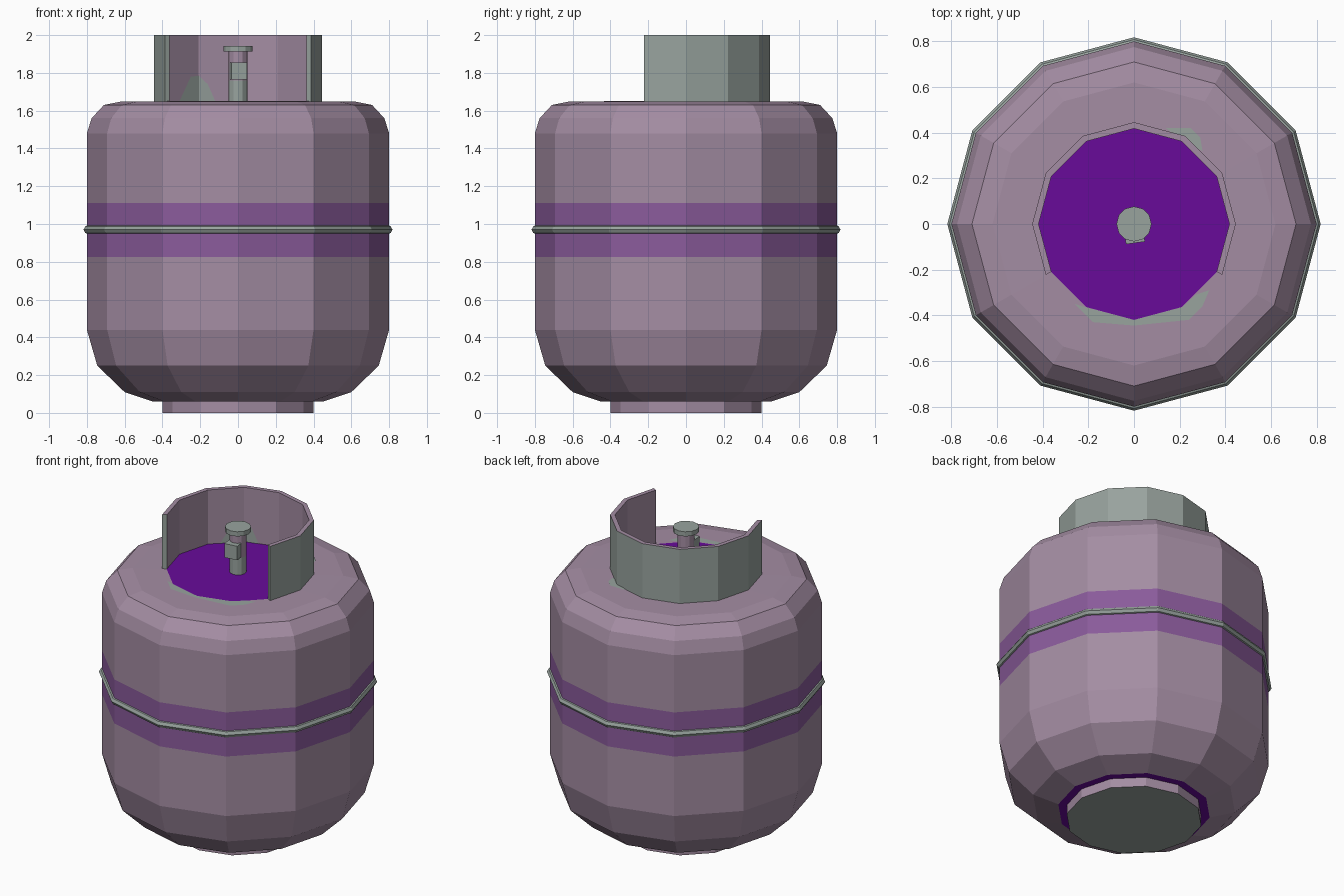
import bpy, bmesh, math

if "Cube" in bpy.data.objects:
    bpy.data.objects.remove(bpy.data.objects["Cube"])

def material(name, r, g, b):
    lin = lambda c: ((c / 255 + 0.055) / 1.055) ** 2.4 if c > 10 else c / 255 / 12.92
    m = bpy.data.materials.new(name)
    m.diffuse_color = (lin(r), lin(g), lin(b), 1)
    m.use_nodes = True
    m.node_tree.nodes["Principled BSDF"].inputs["Base Color"].default_value = m.diffuse_color
    return m

MATS = [material("mauve paint", 164, 141, 163),
        material("grey metal", 152, 163, 158),
        material("purple band", 138, 91, 155),
        material("deep purple", 104, 11, 154)]
MAUVE, GREY, BAND, DEEP = range(4)

def make(name, verts, faces, mats, fix=True):
    me = bpy.data.meshes.new(name)
    me.from_pydata(verts, [], faces)
    for m in MATS:
        me.materials.append(m)
    for p, i in zip(me.polygons, mats):
        p.material_index = i
    if fix:
        bm = bmesh.new()
        bm.from_mesh(me)
        bmesh.ops.recalc_face_normals(bm, faces=bm.faces)
        bm.to_mesh(me)
        bm.free()
    ob = bpy.data.objects.new(name, me)
    bpy.context.collection.objects.link(ob)
    return ob

def lathe(name, profile, mats, n=12, closed=False):
    """Spin (r, z) points; mats holds one colour per segment, then bottom and top caps."""
    verts = [(r * math.cos(2 * math.pi * k / n), r * math.sin(2 * math.pi * k / n), z)
             for r, z in profile for k in range(n)]
    faces, cols, m = [], [], len(profile)
    for i in range(m if closed else m - 1):
        j = (i + 1) % m
        for k in range(n):
            l = (k + 1) % n
            faces.append((i * n + k, i * n + l, j * n + l, j * n + k))
            cols.append(mats[i])
    if not closed:
        faces += [tuple(range(n))[::-1], tuple(range((m - 1) * n, m * n))]
        cols += mats[-2:]
    return make(name, verts, faces, cols)

# Tank body with painted band and deep purple top disc
lathe("tank_body",
      [(0.45, 0.06), (0.60, 0.11), (0.745, 0.25), (0.80, 0.44), (0.80, 0.825), (0.80, 1.11),
       (0.80, 1.48), (0.775, 1.56), (0.71, 1.63), (0.62, 1.648), (0.42, 1.65)],
      [MAUVE] * 4 + [BAND] + [MAUVE] * 5 + [DEEP, DEEP])

# Foot ring
lathe("foot", [(0.40, 0), (0.40, 0.065)], [MAUVE, GREY, MAUVE])

# Weld hoop around the middle
lathe("weld_hoop", [(0.79, 0.945), (0.808, 0.952), (0.818, 0.97), (0.808, 0.988), (0.79, 0.995)],
      [GREY] * 6)

# Valve: stem, hand wheel and outlet
lathe("valve_stem", [(0.05, 1.645), (0.05, 1.76), (0.05, 1.915)], [GREY, MAUVE, GREY, GREY])
lathe("valve_wheel", [(0.077, 1.912), (0.077, 1.942)], [GREY] * 3)
c, s = math.cos(math.radians(8)), math.sin(math.radians(8))
box = [(x * c - y * s, x * s + y * c, z) for z in (1.765, 1.855)
       for x, y in ((-0.047, -0.083), (0.037, -0.083), (0.037, 0), (-0.047, 0))]
make("valve_outlet", box,
     [(0, 1, 2, 3), (4, 5, 6, 7), (0, 1, 5, 4), (1, 2, 6, 5), (2, 3, 7, 6), (3, 0, 4, 7)], [GREY] * 6)

# Collar, open at the front: grey outside, mauve inside
verts, faces, cols = [], [], []
for k in range(9):
    a = math.radians(-30 + 30 * k)
    for r, z in ((0.446, 1.64), (0.446, 2.0), (0.418, 2.0), (0.418, 1.64)):
        verts.append((r * math.cos(a), r * math.sin(a), z))
for k in range(8):
    for i, col in enumerate((GREY, MAUVE, MAUVE, GREY)):
        j = (i + 1) % 4
        faces.append((4 * k + i, 4 * k + j, 4 * k + 4 + j, 4 * k + 4 + i))
        cols.append(col)
faces += [(0, 1, 2, 3), (32, 33, 34, 35)]
make("collar", verts, faces, cols + [GREY, GREY])

# Worn bare-metal patches on the tank top and inside the collar
def top_patch(name, pts):
    make(name, [(x, y, 1.653) for x, y in pts], [tuple(range(len(pts)))], [GREY], fix=False)

top_patch("worn_patch_front",
          [(-0.26, -0.35), (-0.18, -0.43), (0, -0.445), (0.24, -0.42), (0.30, -0.36),
           (0.33, -0.29), (0.27, -0.31), (0.21, -0.365), (0, -0.42), (-0.21, -0.365)])
top_patch("worn_patch_back",
          [(0.14, 0.42), (0.21, 0.365), (0.30, 0.32), (0.29, 0.38), (0.25, 0.42)])

def wall(x):
    h = 0.415
    if x < -h / 2:
        return h * 0.866 + (x + h / 2)
    return h + x * 0.268

pts = [(-0.31, 1.65), (-0.2075, 1.65), (-0.2075, 1.785), (-0.25, 1.78), (-0.12, 1.65), (-0.16, 1.74)]
make("worn_patch_collar", [(x, wall(x), z) for x, z in pts],
     [(0, 1, 2, 3), (1, 4, 5, 2)], [GREY, GREY], fix=False)
